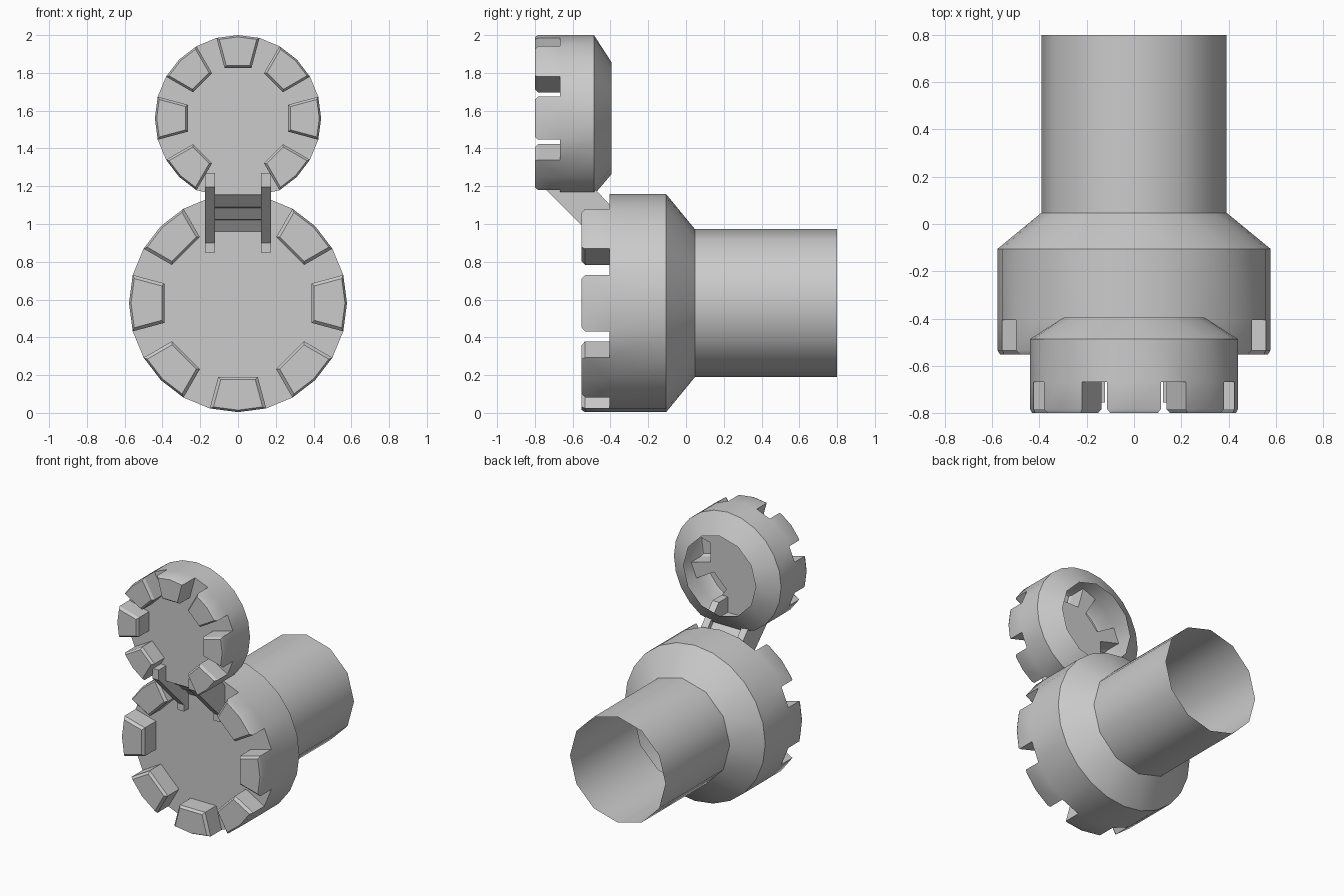
import bpy, bmesh, math

if "Cube" in bpy.data.objects:
    bpy.data.objects.remove(bpy.data.objects["Cube"])

SIDES = 24


def finish(name, bm, smooth=True):
    bmesh.ops.recalc_face_normals(bm, faces=bm.faces)
    mesh = bpy.data.meshes.new(name)
    bm.to_mesh(mesh)
    bm.free()
    ob = bpy.data.objects.new(name, mesh)
    bpy.context.collection.objects.link(ob)
    if smooth:
        bpy.context.view_layer.objects.active = ob
        ob.select_set(True)
        bpy.ops.object.shade_smooth_by_angle(angle=math.radians(32))
        ob.select_set(False)
    return ob


def toothed_head(name, cz, r, r_in, y_tip, y_face, y_body, y_cone, r_cone,
                 y_end, gap, z_min):
    """Open-backed shell: hollow teeth, face, drum, cone and optional tube."""
    bm = bmesh.new()

    def ring(rad, y, n):
        return [bm.verts.new((rad * math.cos(2 * math.pi * i / n), y,
                              max(z_min, cz + rad * math.sin(2 * math.pi * i / n))))
                for i in range(n)]

    face = ring(r, y_face, SIDES)
    body = ring(r, y_body, SIDES)
    cone = ring(r_cone, y_cone, SIDES // 2)

    # teeth and the flat face between them
    outline = []
    for t in range(8):
        mid = 3 * t
        outer = [face[(mid + k) % SIDES] for k in (-1, 0, 1)]
        if t == gap:
            outline += outer
            continue
        inner = []
        for k in (-1, 1):
            a = math.radians(15 * (mid + k))
            d = r_in / math.cos(math.radians(15))
            inner.append(bm.verts.new((d * math.cos(a), y_face, cz + d * math.sin(a))))
        outline += [outer[0], inner[0], inner[1], outer[2]]
        base = outer + [inner[1], inner[0]]
        cx = sum(v.co.x for v in base) / 5
        cc = sum(v.co.z for v in base) / 5
        rows = [base]
        for y, s in ((y_tip + 0.018, 1), (y_tip, 0.87)):
            rows.append([bm.verts.new((cx + (v.co.x - cx) * s, y, cc + (v.co.z - cc) * s))
                         for v in base])
        for a, b in zip(rows, rows[1:]):
            for i in range(5):
                j = (i + 1) % 5
                bm.faces.new((a[i], a[j], b[j], b[i]))
        bm.faces.new(rows[-1])
    bm.faces.new(outline)

    # drum side
    for i in range(SIDES):
        j = (i + 1) % SIDES
        bm.faces.new((face[i], face[j], body[j], body[i]))
    # cone narrowing from 24 to 12 sides
    for j in range(SIDES // 2):
        k = (j + 1) % (SIDES // 2)
        o = [body[(2 * j + n) % SIDES] for n in range(3)]
        bm.faces.new((cone[j], o[0], o[1]))
        bm.faces.new((cone[j], o[1], cone[k]))
        bm.faces.new((cone[k], o[1], o[2]))
    # rear tube
    if y_end is not None:
        end = ring(r_cone, y_end, SIDES // 2)
        for j in range(SIDES // 2):
            k = (j + 1) % (SIDES // 2)
            bm.faces.new((cone[j], cone[k], end[k], end[j]))
    return finish(name, bm)


def extrude_x(name, profile, x0, x1):
    bm = bmesh.new()
    a = [bm.verts.new((x0, y, z)) for y, z in profile]
    b = [bm.verts.new((x1, y, z)) for y, z in profile]
    bm.faces.new(a)
    bm.faces.new(b)
    for i in range(len(a)):
        j = (i + 1) % len(a)
        bm.faces.new((a[i], a[j], b[j], b[i]))
    return finish(name, bm, False)


# large lower head with tube, small upper head
toothed_head("lower_toothed_head", 0.581, 0.577, 0.39, -0.552, -0.405, -0.105,
             0.047, 0.392, 0.8, 2, 0.0)
toothed_head("upper_toothed_head", 1.56, 0.44, 0.265, -0.8, -0.667, -0.487,
             -0.395, 0.297, None, 6, 1.155)

# pair of link arms joining the heads
arm = [(-0.755, 1.27), (-0.755, 1.195), (-0.46, 0.9), (-0.46, 0.85),
       (-0.37, 0.85), (-0.37, 1.065), (-0.56, 1.27)]
for side, s in (("left", -1), ("right", 1)):
    extrude_x("link_arm_" + side, arm, s * 0.122, s * 0.175)

# stepped plate between the arms
plate = [(-0.62, 1.15), (-0.56, 1.09), (-0.53, 1.085), (-0.48, 1.025),
         (-0.45, 1.02), (-0.405, 0.96), (-0.39, 1.04), (-0.5, 1.155)]
extrude_x("link_plate", plate, -0.122, 0.122)
